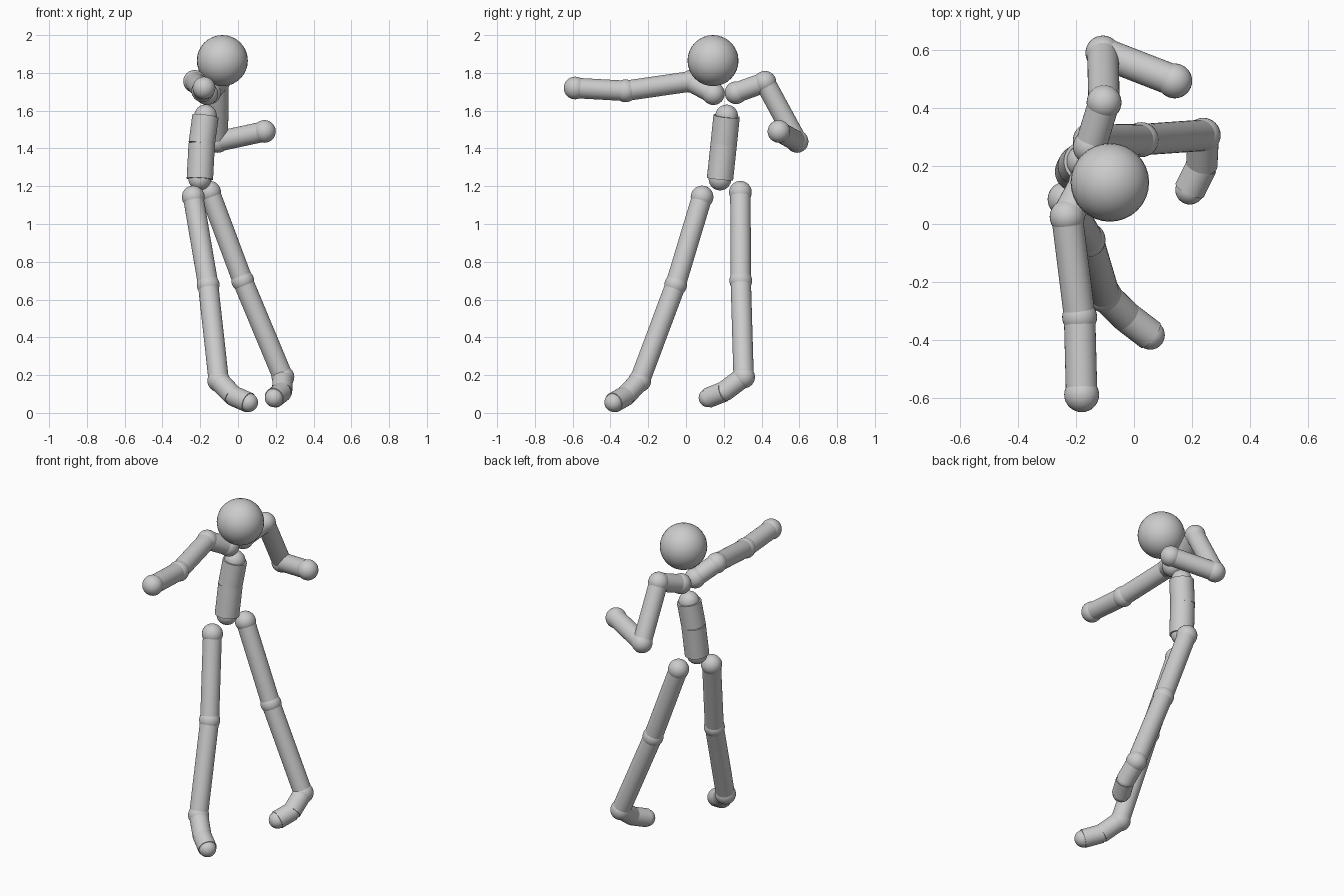
import bpy, math
from mathutils import Vector

if "Cube" in bpy.data.objects:
    bpy.data.objects.remove(bpy.data.objects["Cube"])

grey = bpy.data.materials.new("light_grey")
grey.diffuse_color = (0.6, 0.6, 0.6, 1)
grey.use_nodes = True
grey.node_tree.nodes["Principled BSDF"].inputs["Base Color"].default_value = grey.diffuse_color


def finish(name):
    ob = bpy.context.object
    ob.name = name
    ob.data.materials.append(grey)
    bpy.ops.object.shade_smooth_by_angle(angle=math.radians(40))


def ball(name, centre, radius):
    bpy.ops.mesh.primitive_uv_sphere_add(segments=32, ring_count=16, radius=radius, location=centre)
    finish(name)


def rod(name, a, b, radius):
    a, b = Vector(a), Vector(b)
    d = b - a
    bpy.ops.mesh.primitive_cylinder_add(vertices=32, radius=radius, depth=d.length, location=(a + b) / 2,
                                        rotation=d.to_track_quat('Z', 'Y').to_euler())
    finish(name)


def chain(joints, rods):
    """joints: (name, position, ball radius); rods: (name, radius) between neighbours."""
    for name, pos, r in joints:
        ball(name, pos, r)
    for (name, r), j, k in zip(rods, joints, joints[1:]):
        rod(name, j[1], k[1], r)


# Head
ball("head", (-0.083, 0.143, 1.865), 0.135)

# Torso: wide rods with smaller joint balls
chain([("chest_joint", (-0.172, 0.215, 1.572), 0.06),
       ("waist_joint", (-0.192, 0.2, 1.425), 0.06),
       ("pelvis_joint", (-0.202, 0.18, 1.238), 0.06)],
      [("chest", 0.07), ("abdomen", 0.07)])

# Arms: collar, shoulder, elbow, hand
arms = {
    "right": [(-0.165, 0.145, 1.69), (-0.23, 0.025, 1.755), (-0.187, -0.32, 1.705), (-0.18, -0.587, 1.72)],
    "left": [(-0.15, 0.265, 1.695), (-0.103, 0.418, 1.75), (-0.107, 0.588, 1.437), (0.14, 0.492, 1.49)],
}
for side, pts in arms.items():
    names = ["collar_joint", "shoulder", "elbow", "hand"]
    chain([(f"{side}_{n}", p, 0.06) for n, p in zip(names, pts)],
          [(f"{side}_{n}", 0.054) for n in ("collar", "upper_arm", "forearm")])

# Legs: hip, knee, ankle, ball of foot, toe
legs = {
    "right": [(-0.237, 0.085, 1.143), (-0.158, -0.055, 0.678), (-0.102, -0.245, 0.17),
              (-0.025, -0.32, 0.09), (0.056, -0.382, 0.055)],
    "left": [(-0.15, 0.288, 1.168), (0.025, 0.29, 0.7), (0.238, 0.305, 0.19),
             (0.233, 0.2, 0.112), (0.192, 0.117, 0.08)],
}
for side, pts in legs.items():
    names = ["hip", "knee", "ankle", "foot_joint", "toe_tip"]
    sizes = [0.06, 0.06, 0.06, 0.05, 0.05]
    chain([(f"{side}_{n}", p, r) for n, p, r in zip(names, pts, sizes)],
          [(f"{side}_{n}", 0.054) for n in ("thigh", "shin", "foot", "toe")])
